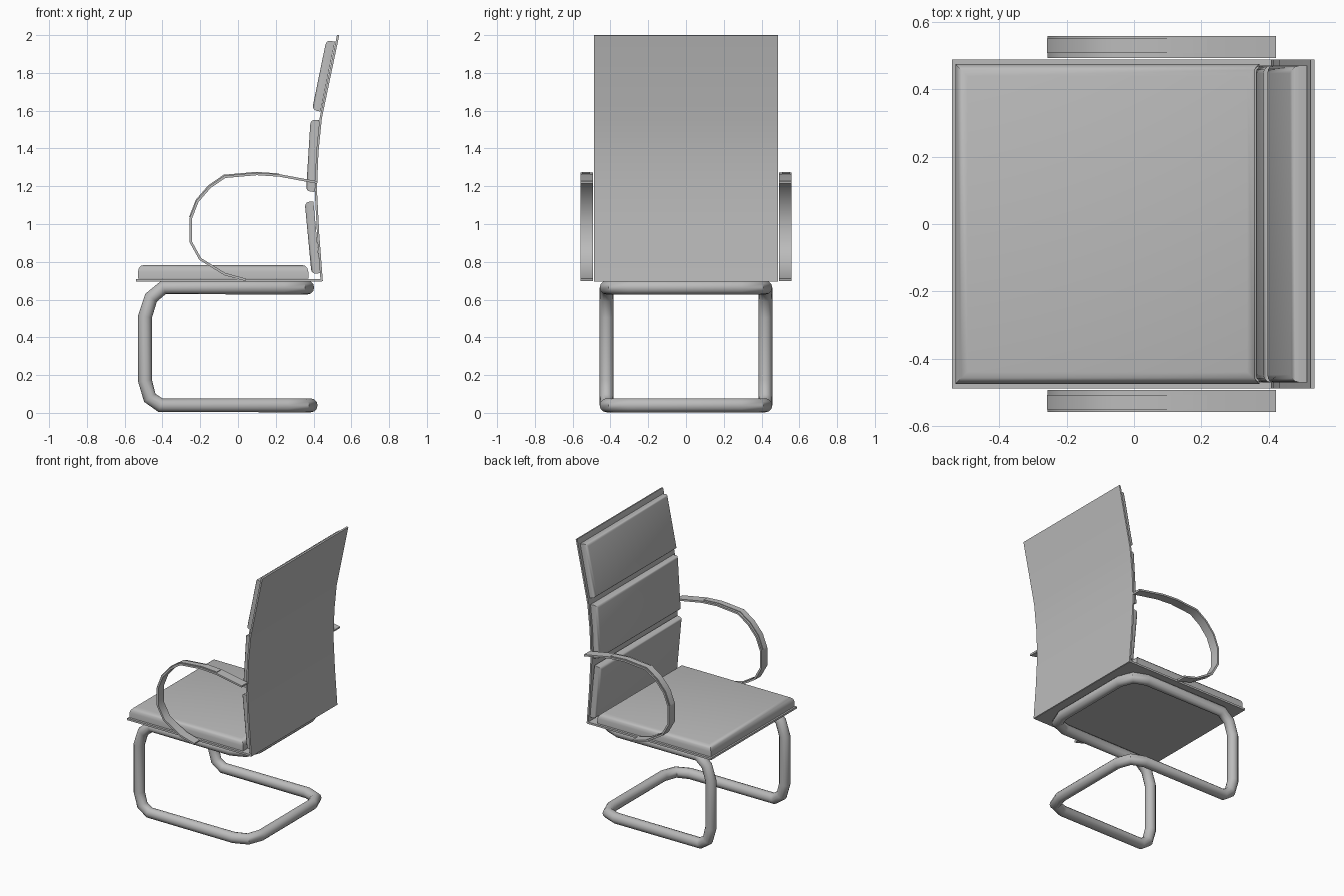
import bpy
import bmesh
from mathutils import Matrix

cube = bpy.data.objects.get("Cube")
if cube:
    bpy.data.objects.remove(cube, do_unlink=True)

GREY = (0.5, 0.5, 0.5, 1)
grey = bpy.data.materials.new("plain grey")
grey.use_nodes = True
grey.diffuse_color = GREY
grey.node_tree.nodes["Principled BSDF"].inputs["Base Color"].default_value = GREY


def add(name, data):
    """Link an object and make it the only selected, active one."""
    obj = bpy.data.objects.new(name, data)
    bpy.context.collection.objects.link(obj)
    data.materials.append(grey)
    bpy.ops.object.select_all(action='DESELECT')
    obj.select_set(True)
    bpy.context.view_layer.objects.active = obj
    return obj


def smooth(angle=0.7):
    bpy.ops.object.shade_smooth_by_angle(angle=angle)


def ribbon(name, path, y0, y1, thickness):
    """Thin sheet following an (x, z) path, spanning y0 to y1."""
    bm = bmesh.new()
    rows = [[bm.verts.new((x, y, z)) for y in (y0, y1)] for x, z in path]
    for a, b in zip(rows, rows[1:]):
        bm.faces.new((a[0], a[1], b[1], b[0]))
    mesh = bpy.data.meshes.new(name)
    bm.to_mesh(mesh)
    bm.free()
    obj = add(name, mesh)
    solid = obj.modifiers.new("thickness", 'SOLIDIFY')
    solid.thickness = thickness
    solid.offset = 0
    solid.use_even_offset = True
    bpy.ops.object.modifier_apply(modifier=solid.name)
    smooth()


def pad(name, start, end, width, thickness):
    """Cushion lying on the (x, z) line start-end, rounded on its outer face."""
    dx, dz = end[0] - start[0], end[1] - start[1]
    length = (dx * dx + dz * dz) ** 0.5
    c, s = dx / length, dz / length
    bm = bmesh.new()
    bmesh.ops.create_cube(bm, size=1)
    bmesh.ops.translate(bm, vec=(0.5, 0, 0.5), verts=bm.verts)
    bmesh.ops.scale(bm, vec=(length, width, thickness), verts=bm.verts)
    top = [e for e in bm.edges if all(v.co.z > thickness / 2 for v in e.verts)]
    bmesh.ops.bevel(bm, geom=top, offset=thickness * 0.5, segments=3,
                    profile=0.5, affect='EDGES')
    place = Matrix(((c, 0, -s, start[0]), (0, 1, 0, 0),
                    (s, 0, c, start[1]), (0, 0, 0, 1)))
    bmesh.ops.transform(bm, matrix=place, verts=bm.verts)
    mesh = bpy.data.meshes.new(name)
    bm.to_mesh(mesh)
    bm.free()
    add(name, mesh)
    smooth()


# Tubular base: one closed loop, mirrored across y
half = [(0.385, 0.29, 0.04), (0.35, 0.385, 0.04), (0.26, 0.42, 0.04),
        (-0.41, 0.42, 0.04), (-0.467, 0.42, 0.08), (-0.492, 0.42, 0.17),
        (-0.492, 0.42, 0.51), (-0.46, 0.42, 0.61), (-0.395, 0.42, 0.664),
        (0.24, 0.42, 0.664), (0.33, 0.385, 0.664), (0.367, 0.29, 0.664)]
loop = half + [(x, -y, z) for x, y, z in reversed(half)]
curve = bpy.data.curves.new("tube_frame", 'CURVE')
curve.dimensions = '3D'
curve.bevel_depth = 0.037
curve.bevel_resolution = 4
spline = curve.splines.new('POLY')
spline.points.add(len(loop) - 1)
for point, co in zip(spline.points, loop):
    point.co = (*co, 1)
spline.use_cyclic_u = True
add("tube_frame", curve)
bpy.ops.object.convert(target='MESH')
smooth()

# Seat plate and back shell
ribbon("seat_plate", [(-0.54, 0.703), (0.445, 0.703)], -0.488, 0.488, 0.014)
ribbon("back_shell", [(0.443, 0.698), (0.424, 0.95), (0.412, 1.18),
                      (0.42, 1.38), (0.438, 1.56), (0.53, 2.0)],
       -0.488, 0.488, 0.012)

# Cushions
pad("seat_cushion", (-0.53, 0.712), (0.372, 0.712), 0.95, 0.072)
pad("lower_back_cushion", (0.435, 0.74), (0.399, 1.12), 0.94, 0.046)
pad("middle_back_cushion", (0.406, 1.17), (0.43, 1.55), 0.94, 0.046)
pad("upper_back_cushion", (0.437, 1.595), (0.513, 1.965), 0.94, 0.046)

# Armrests: flat bent bands with a thin raised strip on top
arm = [(0.04, 0.705), (-0.07, 0.735), (-0.2, 0.815), (-0.25, 0.905),
       (-0.25, 1.03), (-0.215, 1.12), (-0.15, 1.195), (-0.07, 1.25),
       (0.1, 1.265), (0.22, 1.257), (0.42, 1.22)]
strip = [(x - 0.004, z + 0.006) for x, z in arm[4:10]]
for side, sign in (("left", 1), ("right", -1)):
    ribbon(side + "_armrest", arm, sign * 0.492, sign * 0.558, 0.013)
    ribbon(side + "_armrest_strip", strip, sign * 0.508, sign * 0.55, 0.01)
